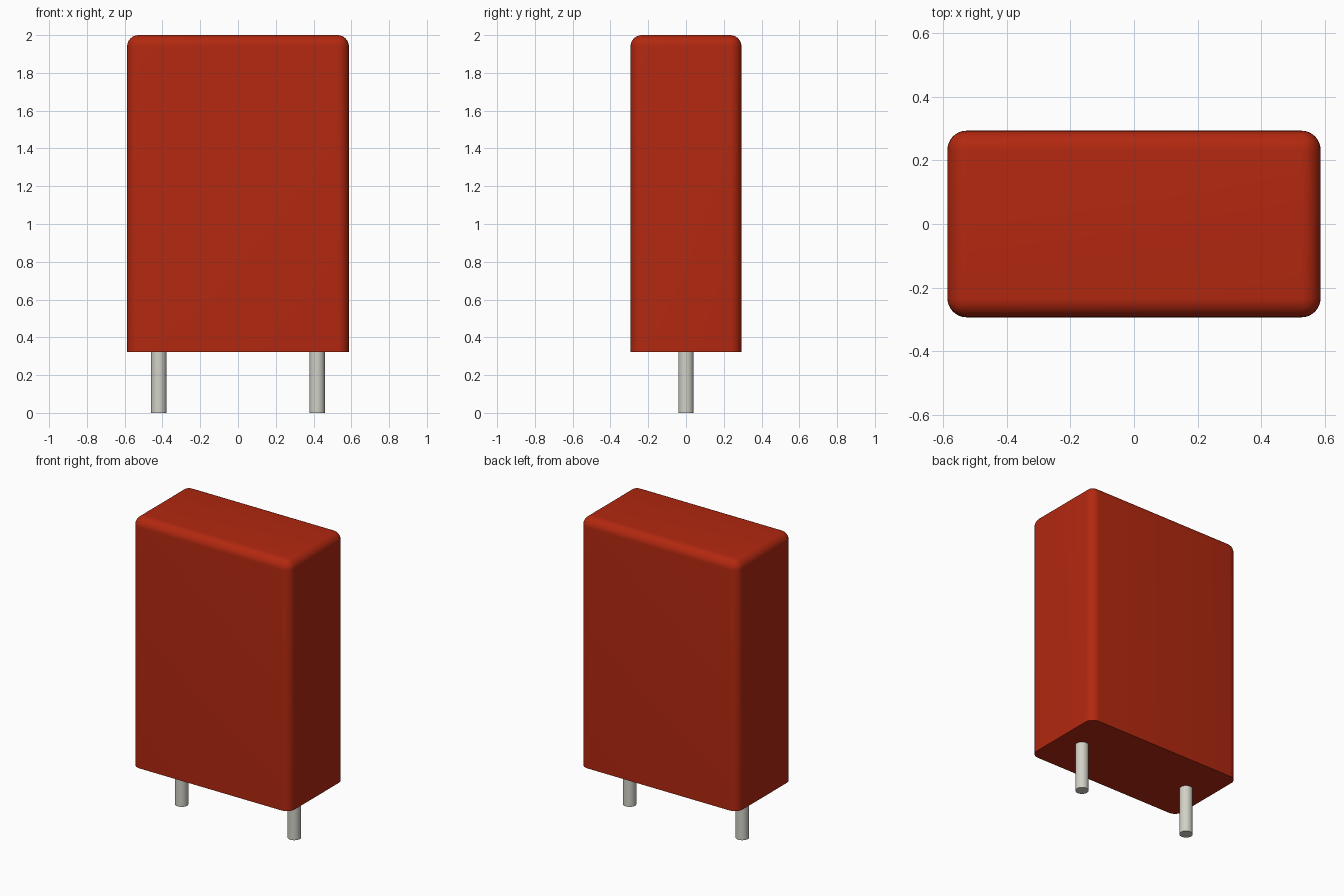
import bpy
import bmesh
from mathutils import Matrix

default = bpy.data.objects.get("Cube")
if default:
    bpy.data.objects.remove(default, do_unlink=True)


def material(name, color):
    mat = bpy.data.materials.new(name)
    mat.use_nodes = True
    mat.diffuse_color = (*color, 1)
    mat.node_tree.nodes["Principled BSDF"].inputs["Base Color"].default_value = (*color, 1)
    return mat


def finish(bm, name, mat):
    mesh = bpy.data.meshes.new(name)
    bm.to_mesh(mesh)
    bm.free()
    mesh.materials.append(mat)
    obj = bpy.data.objects.new(name, mesh)
    bpy.context.collection.objects.link(obj)
    bpy.ops.object.select_all(action="DESELECT")
    obj.select_set(True)
    bpy.context.view_layer.objects.active = obj
    bpy.ops.object.shade_smooth_by_angle(angle=0.6)
    return obj


red = material("red coating", (0.445, 0.021, 0.005))
metal = material("pale metal", (0.644, 0.638, 0.571))

BOTTOM, TOP = 0.323, 2.0
WIDTH, DEPTH = 1.174, 0.587

# Body: block rounded on every edge except around the flat underside
bm = bmesh.new()
bmesh.ops.create_cube(bm, size=1)
bmesh.ops.scale(bm, vec=(WIDTH, DEPTH, TOP - BOTTOM), verts=bm.verts)
bmesh.ops.translate(bm, vec=(0, 0, (TOP + BOTTOM) / 2), verts=bm.verts)
rounded = [e for e in bm.edges if max(v.co.z for v in e.verts) > 1]
bmesh.ops.bevel(bm, geom=rounded, offset=0.06, segments=8, profile=0.5,
                affect="EDGES", clamp_overlap=True)
finish(bm, "body", red)

# Two round leads, reaching slightly into the body
for side, x in (("left", 0.419), ("right", -0.419)):
    bm = bmesh.new()
    length = BOTTOM + 0.02
    bmesh.ops.create_cone(bm, cap_ends=True, segments=32, radius1=0.041,
                          radius2=0.041, depth=length,
                          matrix=Matrix.Translation((x, 0, length / 2)))
    finish(bm, side + "_lead", metal)
